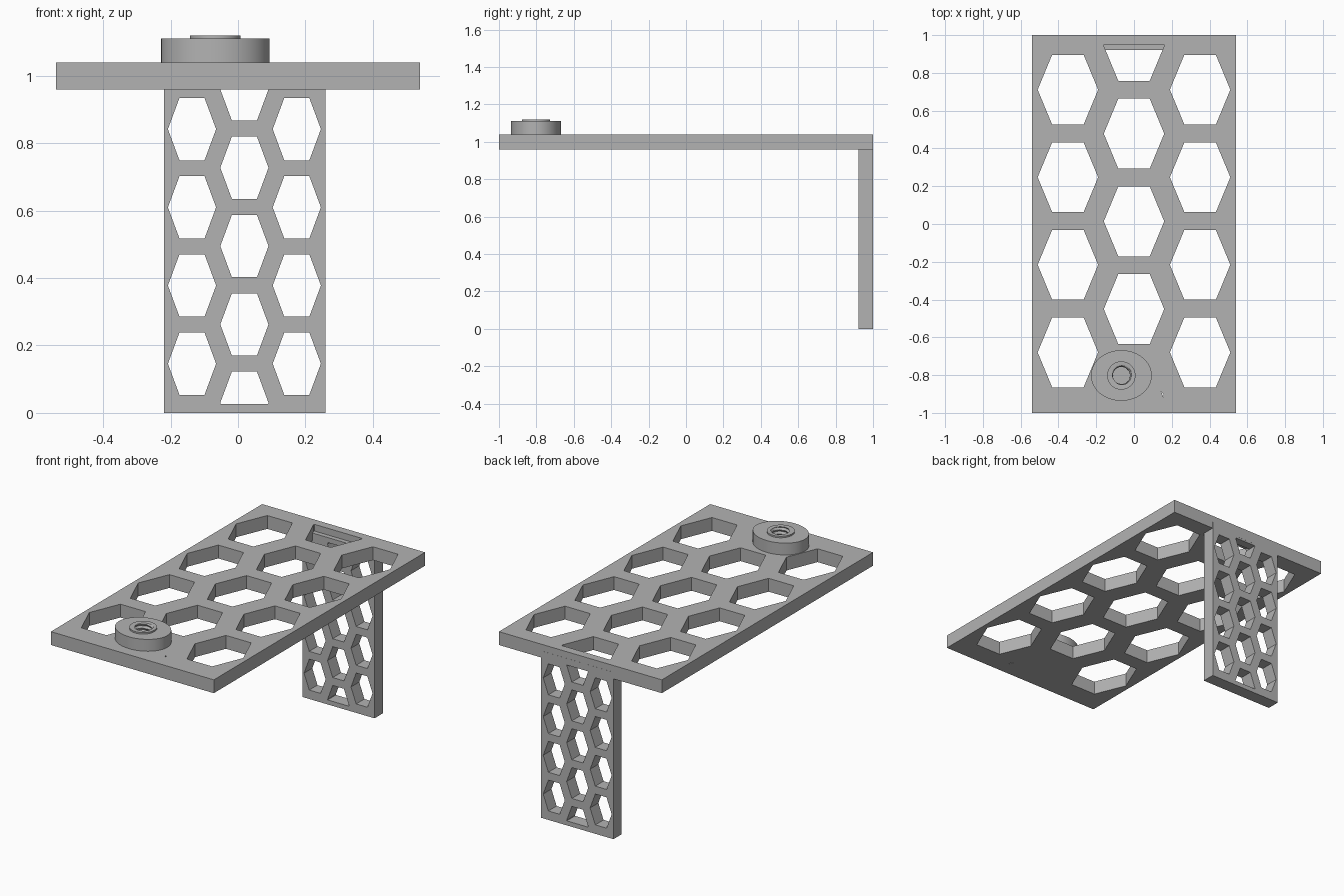
import bpy, bmesh, math

cube = bpy.data.objects.get("Cube")
if cube:
    bpy.data.objects.remove(cube, do_unlink=True)

grey = bpy.data.materials.new("plain grey")
grey.use_nodes = True
colour = (0.45, 0.45, 0.45, 1)
grey.diffuse_color = colour
grey.node_tree.nodes["Principled BSDF"].inputs["Base Color"].default_value = colour


def add_object(name, mesh):
    obj = bpy.data.objects.new(name, mesh)
    mesh.materials.clear()
    mesh.materials.append(grey)
    bpy.context.collection.objects.link(obj)
    return obj


def hexagon(x, y, half_w, half_h, low, high):
    """Flat-topped hexagon, cut off straight at the low or high margin."""
    flat = half_w * 0.52
    slope = (half_w - flat) / half_h

    def half(v):
        return half_w - slope * abs(v - y)
    bottom, top = max(y - half_h, low), min(y + half_h, high)
    right = [(x + half(bottom), bottom)]
    if bottom < y < top:
        right.append((x + half_w, y))
    right.append((x + half(top), top))
    return right + [(2 * x - px, py) for px, py in reversed(right)]


def honeycomb_panel(name, outline, holes, thickness):
    """Flat outline with holes, extruded evenly to both sides."""
    curve = bpy.data.curves.new(name, "CURVE")
    curve.dimensions = "2D"
    curve.fill_mode = "BOTH"
    curve.extrude = thickness / 2
    for loop in [outline] + holes:
        spline = curve.splines.new("POLY")
        spline.points.add(len(loop) - 1)
        for point, (x, y) in zip(spline.points, loop):
            point.co = (x, y, 0, 1)
        spline.use_cyclic_u = True
    helper = bpy.data.objects.new(name + " helper", curve)
    bpy.context.collection.objects.link(helper)
    bpy.context.view_layer.update()
    graph = bpy.context.evaluated_depsgraph_get()
    mesh = bpy.data.meshes.new_from_object(helper.evaluated_get(graph))
    bpy.data.objects.remove(helper, do_unlink=True)
    bm = bmesh.new()
    bm.from_mesh(mesh)
    bmesh.ops.remove_doubles(bm, verts=bm.verts, dist=1e-5)
    bmesh.ops.recalc_face_normals(bm, faces=bm.faces)
    for f in bm.faces:
        f.smooth = False
    bm.to_mesh(mesh)
    bm.free()
    return add_object(name, mesh)


def rectangle(x0, x1, y0, y1):
    return [(x0, y0), (x1, y0), (x1, y1), (x0, y1)]


# Shelf plate, with a pin hole near the front edge
cells = [hexagon(side * 0.35, 0.711 - 0.4635 * i, 0.16, 0.185, -0.95, 0.95)
         for side in (-1, 1) for i in range(4)]
cells += [hexagon(0, 0.943 - 0.4645 * i, 0.16, 0.185, -0.95, 0.95) for i in range(4)]
pin_hole = [(0.143, -0.885), (0.155, -0.915), (0.155, -0.9)]
shelf = honeycomb_panel("shelf_plate", rectangle(-0.54, 0.54, -1, 1),
                        cells + [pin_hole], 0.08)
shelf.location = (0, 0, 1.0)

# Back leg, standing upright and let into the underside of the plate
cells = [hexagon(0.019 + side * 0.1555, 0.842 - 0.232 * i, 0.0715, 0.0925, 0.027, 0.97)
         for side in (-1, 1) for i in range(4)]
cells += [hexagon(0.019, 0.96 - 0.2325 * i, 0.0715, 0.0925, 0.027, 0.97) for i in range(5)]
leg = honeycomb_panel("back_leg", rectangle(-0.22, 0.259, 0, 1.0), cells, 0.078)
leg.rotation_euler = (math.pi / 2, 0, 0)
leg.location = (0, 0.9615, 0)

# Oval boss with a raised collar and a threaded blind hole
SEGMENTS, PITCH, STEPS = 64, 0.024, 24
FLOOR, TOP = 1.045, 1.12


def thread_radius(z, turn):
    phase = ((z - FLOOR) / PITCH - turn) % 1
    return 0.045 + 0.02 * abs(phase - 0.5)


def ring(bm, rx, ry, z):
    angles = [2 * math.pi * i / SEGMENTS for i in range(SEGMENTS)]
    return [bm.verts.new((rx * math.cos(a), ry * math.sin(a), z)) for a in angles]


bm = bmesh.new()
rings = [ring(bm, *p) for p in ((0.161, 0.134, 1.04), (0.161, 0.134, 1.111),
                                (0.075, 0.075, 1.111), (0.075, 0.075, TOP),
                                (0.056, 0.056, TOP))]
for k in range(STEPS + 1):
    z = TOP - (TOP - FLOOR) * k / STEPS - 0.001
    loop = []
    for i in range(SEGMENTS):
        r, a = thread_radius(z, i / SEGMENTS), 2 * math.pi * i / SEGMENTS
        loop.append(bm.verts.new((r * math.cos(a), r * math.sin(a), z)))
    rings.append(loop)
for lower, upper in zip(rings, rings[1:]):
    for i in range(SEGMENTS):
        j = (i + 1) % SEGMENTS
        bm.faces.new((lower[i], lower[j], upper[j], upper[i]))
bm.faces.new(rings[0][::-1])
bm.faces.new(rings[-1])
bmesh.ops.recalc_face_normals(bm, faces=bm.faces)
mesh = bpy.data.meshes.new("threaded_boss")
bm.to_mesh(mesh)
bm.free()
boss = add_object("threaded_boss", mesh)
boss.location = (-0.067, -0.802, 0)
bpy.ops.object.select_all(action="DESELECT")
boss.select_set(True)
bpy.context.view_layer.objects.active = boss
bpy.ops.object.shade_smooth_by_angle(angle=math.radians(30))
